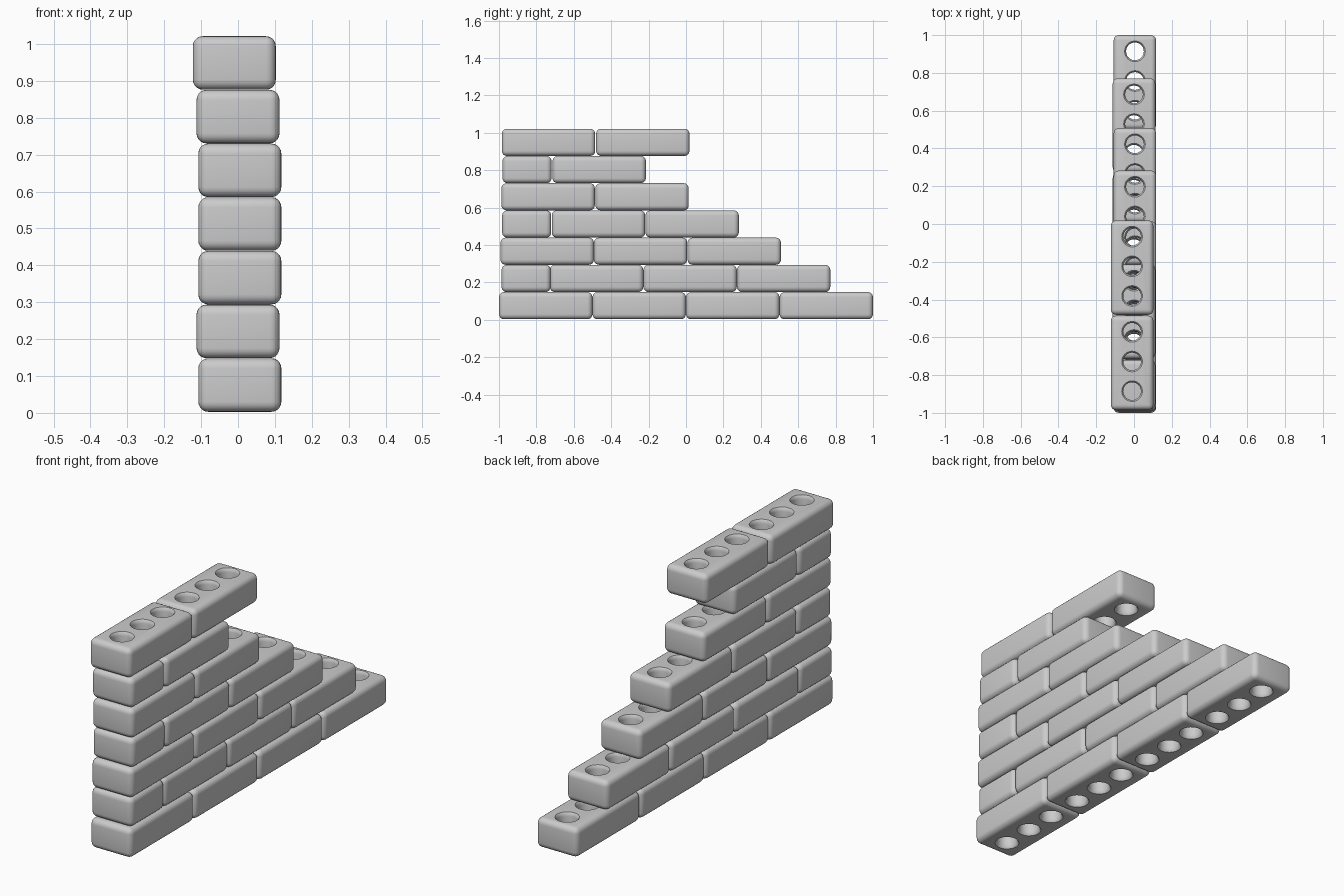
import bpy, bmesh, math

if "Cube" in bpy.data.objects:
    bpy.data.objects.remove(bpy.data.objects["Cube"])

W, H = 0.225, 0.145          # brick width and height
PITCH = 0.1455               # row spacing


def link(name, mesh):
    ob = bpy.data.objects.new(name, mesh)
    bpy.context.collection.objects.link(ob)
    return ob


def add_hole_cutter(bm, y):
    # lathed cutter with a slightly flared mouth at both ends
    n = 24
    h = H / 2
    prof = [(0.056, -h - 0.02), (0.055, -h), (0.050, -h + 0.006), (0.047, -h + 0.018),
            (0.047, h - 0.018), (0.050, h - 0.006), (0.055, h), (0.056, h + 0.02)]
    rings = [[bm.verts.new((r * math.cos(2 * math.pi * i / n),
                            y + r * math.sin(2 * math.pi * i / n), z))
              for i in range(n)] for r, z in prof]
    for a, b in zip(rings, rings[1:]):
        for i in range(n):
            j = (i + 1) % n
            bm.faces.new((a[i], a[j], b[j], b[i]))
    bm.faces.new(rings[0][::-1])
    bm.faces.new(rings[-1])


def brick_mesh(name, length, holes):
    # rounded block
    bm = bmesh.new()
    bmesh.ops.create_cube(bm, size=1)
    bmesh.ops.scale(bm, vec=(W, length, H), verts=bm.verts)
    bmesh.ops.bevel(bm, geom=bm.edges[:], offset=0.027, segments=5,
                    profile=0.5, affect='EDGES')
    me = bpy.data.meshes.new(name)
    bm.to_mesh(me)
    bm.free()
    # core holes
    if holes:
        cb = bmesh.new()
        for y in holes:
            add_hole_cutter(cb, y)
        cm = bpy.data.meshes.new("hole_cutter")
        cb.to_mesh(cm)
        cb.free()
        block, cutter = link("block", me), link("hole_cutter", cm)
        mod = block.modifiers.new("holes", 'BOOLEAN')
        mod.operation, mod.solver, mod.object = 'DIFFERENCE', 'EXACT', cutter
        dg = bpy.context.evaluated_depsgraph_get()
        me = bpy.data.meshes.new_from_object(block.evaluated_get(dg))
        me.name = name
        bpy.data.objects.remove(block)
        bpy.data.objects.remove(cutter)
    for p in me.polygons:
        p.use_smooth = True
    me.set_sharp_from_angle(angle=math.radians(35))
    return me


full = brick_mesh("full_brick", 0.499, (-0.15, 0.007, 0.164))
half = brick_mesh("half_brick", 0.262, ())

# rows from the ground up: sideways shift, half-brick centre or None, full-brick centres
rows = [
    (0.005, None, (-0.75, -0.25, 0.25, 0.75)),
    (0.0, -0.855, (-0.478, 0.022, 0.522)),
    (0.005, None, (-0.742, -0.243, 0.258)),
    (0.005, -0.852, (-0.468, 0.033)),
    (0.005, None, (-0.737, -0.235)),
    (0.0, -0.850, (-0.464,)),
    (-0.01, None, (-0.735, -0.231)),
]
for k, (x, half_y, ys) in enumerate(rows):
    z = 0.003 + k * PITCH + H / 2
    if half_y is not None:
        link(f"row_{k + 1}_half_brick", half).location = (x, half_y, z)
    for i, y in enumerate(ys):
        link(f"row_{k + 1}_brick_{i + 1}", full).location = (x, y, z)
